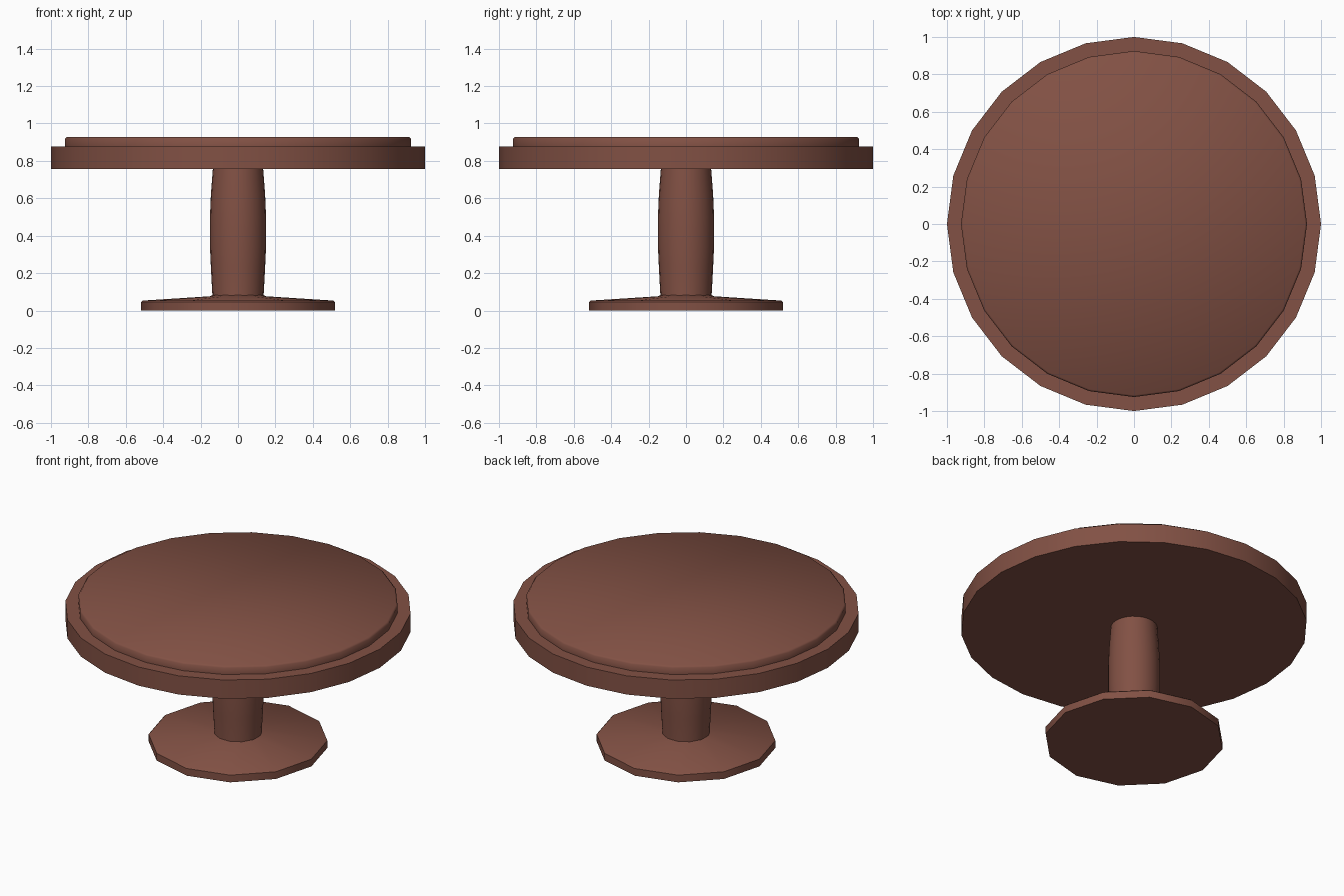
import bpy, bmesh, math

if "Cube" in bpy.data.objects:
    bpy.data.objects.remove(bpy.data.objects["Cube"])

wood = bpy.data.materials.new("reddish_brown_wood")
wood.diffuse_color = (0.223, 0.082, 0.058, 1.0)
wood.use_nodes = True
wood.node_tree.nodes["Principled BSDF"].inputs["Base Color"].default_value = wood.diffuse_color


def lathe(name, profile, sides, angle):
    """Turn a bottom-to-top (radius, z) profile into a capped solid."""
    bm = bmesh.new()
    rings = []
    for r, z in profile:
        rings.append([bm.verts.new((r * math.cos(2 * math.pi * i / sides),
                                    r * math.sin(2 * math.pi * i / sides), z))
                      for i in range(sides)])
    for low, high in zip(rings, rings[1:]):
        for i in range(sides):
            j = (i + 1) % sides
            bm.faces.new((low[i], low[j], high[j], high[i]))
    bm.faces.new(rings[0][::-1])
    bm.faces.new(rings[-1])
    mesh = bpy.data.meshes.new(name)
    bm.to_mesh(mesh)
    bm.free()
    mesh.materials.append(wood)
    obj = bpy.data.objects.new(name, mesh)
    bpy.context.collection.objects.link(obj)
    bpy.ops.object.select_all(action='DESELECT')
    obj.select_set(True)
    bpy.context.view_layer.objects.active = obj
    bpy.ops.object.shade_smooth_by_angle(angle=math.radians(angle))
    return obj


# Tabletop: thick rim with a raised, slightly eased top disc
lathe("tabletop", [(1.0, 0.757), (1.0, 0.876), (0.925, 0.876),
                   (0.925, 0.918), (0.915, 0.928)], 24, 50)

# Pedestal column: gently swollen in the middle
lathe("column", [(0.137, 0.06), (0.137, 0.08), (0.145, 0.23), (0.15, 0.34),
                 (0.15, 0.50), (0.145, 0.62), (0.134, 0.765)], 24, 40)

# Foot: low twelve-sided plate with a shallow cone on top
lathe("foot", [(0.518, 0.0), (0.518, 0.046), (0.51, 0.053),
               (0.15, 0.076), (0.137, 0.083)], 12, 40)
